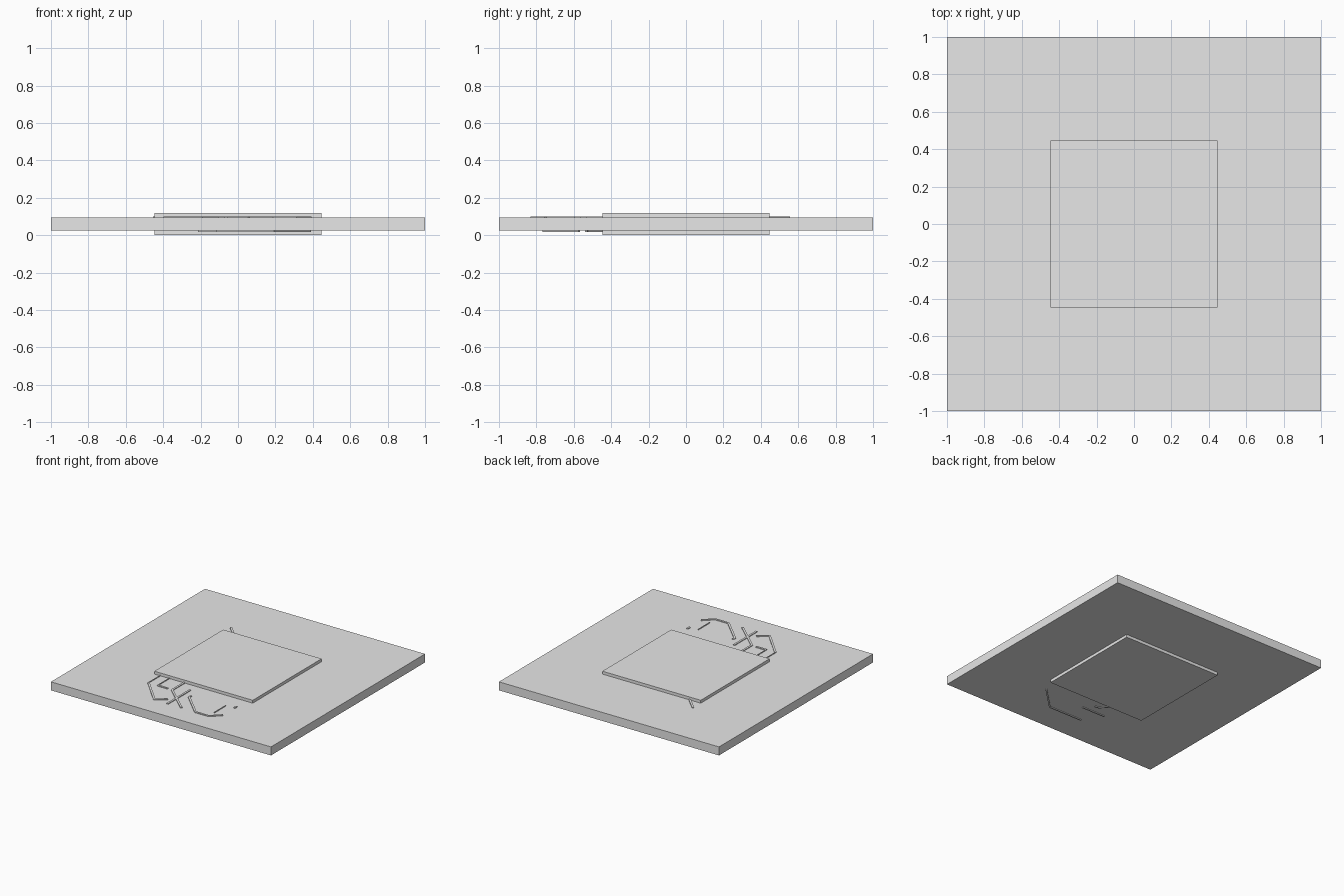
import bpy
import bmesh
from mathutils import Vector

cube = bpy.data.objects.get("Cube")
if cube:
    bpy.data.objects.remove(cube, do_unlink=True)

grey = bpy.data.materials.new("plain grey")
grey.use_nodes = True
grey.diffuse_color = (0.8, 0.8, 0.8, 1)
grey.node_tree.nodes["Principled BSDF"].inputs["Base Color"].default_value = (0.8, 0.8, 0.8, 1)

BOARD_LOW, BOARD_HIGH, TOP = 0.024, 0.094, 0.118
TRACE = 0.006


def finish(name, bm):
    bmesh.ops.recalc_face_normals(bm, faces=bm.faces)
    mesh = bpy.data.meshes.new(name)
    bm.to_mesh(mesh)
    bm.free()
    mesh.materials.append(grey)
    obj = bpy.data.objects.new(name, mesh)
    bpy.context.collection.objects.link(obj)


def slab(name, half, low, high):
    bm = bmesh.new()
    bmesh.ops.create_cube(bm, size=1)
    bmesh.ops.scale(bm, vec=(2 * half, 2 * half, high - low), verts=bm.verts)
    bmesh.ops.translate(bm, vec=(0, 0, (low + high) / 2), verts=bm.verts)
    finish(name, bm)


def trace(name, points, low, width=0.016):
    """Flat mitred strip along a path, raised by the trace height."""
    pts = [Vector(p) for p in points]
    dirs = [(b - a).normalized() for a, b in zip(pts, pts[1:])]
    bm = bmesh.new()
    rows = []
    for i, p in enumerate(pts):
        before, after = dirs[max(i - 1, 0)], dirs[min(i, len(dirs) - 1)]
        mid = (before + after).normalized()
        side = Vector((-mid.y, mid.x)) * (width / 2 / mid.dot(after))
        rows.append([bm.verts.new((*(p + side * s), low)) for s in (-1, 1)])
    for (a, b), (c, d) in zip(rows, rows[1:]):
        bm.faces.new((a, c, d, b))
    grown = bmesh.ops.extrude_face_region(bm, geom=bm.faces[:])
    moved = [v for v in grown["geom"] if isinstance(v, bmesh.types.BMVert)]
    bmesh.ops.translate(bm, vec=(0, 0, TRACE), verts=moved)
    finish(name, bm)


# Board with a square plate on each side
slab("board", 1.0, BOARD_LOW, BOARD_HIGH)
slab("top_plate", 0.447, BOARD_HIGH, TOP)
slab("bottom_plate", 0.447, 0, BOARD_LOW)

# Raised traces on the upper side
upper = [
    [(-0.393, -0.6), (-0.19, -0.815), (-0.11, -0.755)],
    [(-0.31, -0.6), (-0.215, -0.6)],
    [(-0.175, -0.44), (-0.175, -0.605), (0.06, -0.82)],
    [(-0.065, -0.53), (-0.065, -0.825)],
    [(0, -0.61), (0, -0.635), (0.19, -0.823), (0.31, -0.823), (0.388, -0.75)],
    [(0.385, -0.565), (0.385, -0.6)],
    [(-0.45, 0.55), (-0.34, 0.44)],
]
for i, path in enumerate(upper):
    trace(f"upper_trace_{i + 1}", path, BOARD_HIGH)

# Narrow straight traces on the upper side
for i, (x, start, end) in enumerate([(-0.393, -0.44, -0.6), (-0.31, -0.44, -0.6), (0.31, -0.6, -0.75)]):
    trace(f"narrow_trace_{i + 1}", [(x, start), (x, end)], BOARD_HIGH, 0.006)

# Raised traces on the underside
lower = [
    [(0.385, -0.57), (0.19, -0.76), (-0.115, -0.76)],
    [(0, -0.605), (-0.215, -0.605)],
    [(-0.065, -0.535), (-0.1, -0.53), (-0.18, -0.44)],
]
for i, path in enumerate(lower):
    trace(f"lower_trace_{i + 1}", path, BOARD_LOW - TRACE, 0.012)
